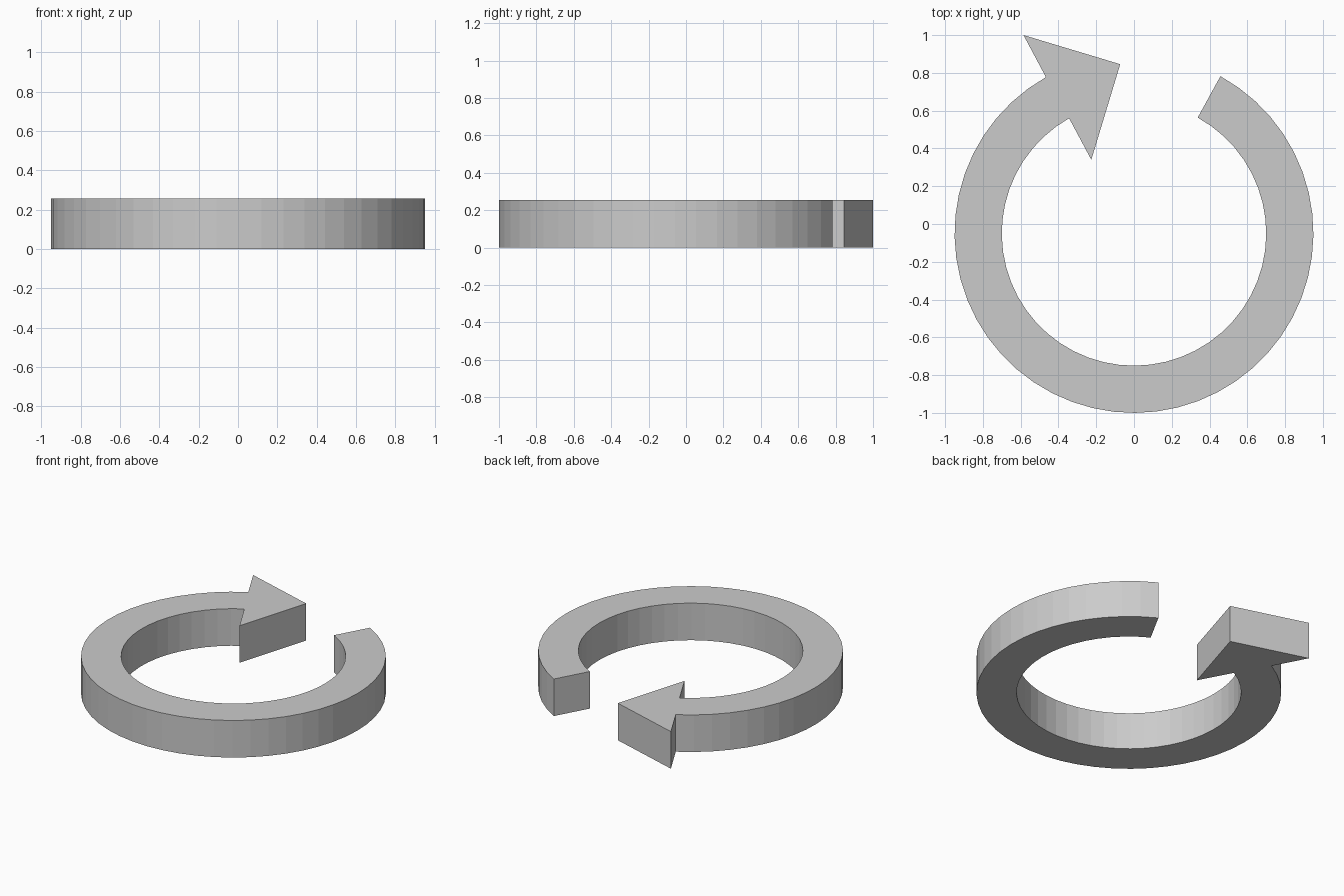
import bpy, bmesh
from math import cos, sin, radians

if "Cube" in bpy.data.objects:
    bpy.data.objects.remove(bpy.data.objects["Cube"])

CENTRE_Y, R_OUT, R_IN, HEIGHT = -0.05, 0.95, 0.70, 0.255
START, END, STEPS = 119.4, 421.2, 44


def arc(radius):
    """Points along the open ring, counter-clockwise from the arrow to the tail."""
    angles = [radians(START + (END - START) * i / STEPS) for i in range(STEPS + 1)]
    return [(radius * cos(a), CENTRE_Y + radius * sin(a)) for a in angles]


# Outline: outer arc, tail end, inner arc back, then the arrowhead triangle
head = [(-0.226, 0.34), (-0.073, 0.846), (-0.585, 1.0)]
outline = arc(R_OUT) + arc(R_IN)[::-1] + head

# Extrude the outline upwards
bm = bmesh.new()
base = bm.faces.new([bm.verts.new((x, y, 0)) for x, y in outline])
top = bmesh.ops.extrude_face_region(bm, geom=[base], use_keep_orig=True)
bmesh.ops.translate(bm, vec=(0, 0, HEIGHT),
                    verts=[g for g in top["geom"] if isinstance(g, bmesh.types.BMVert)])
bmesh.ops.recalc_face_normals(bm, faces=bm.faces)

mesh = bpy.data.meshes.new("circular_arrow")
bm.to_mesh(mesh)
bm.free()
bpy.context.collection.objects.link(bpy.data.objects.new("circular_arrow", mesh))
